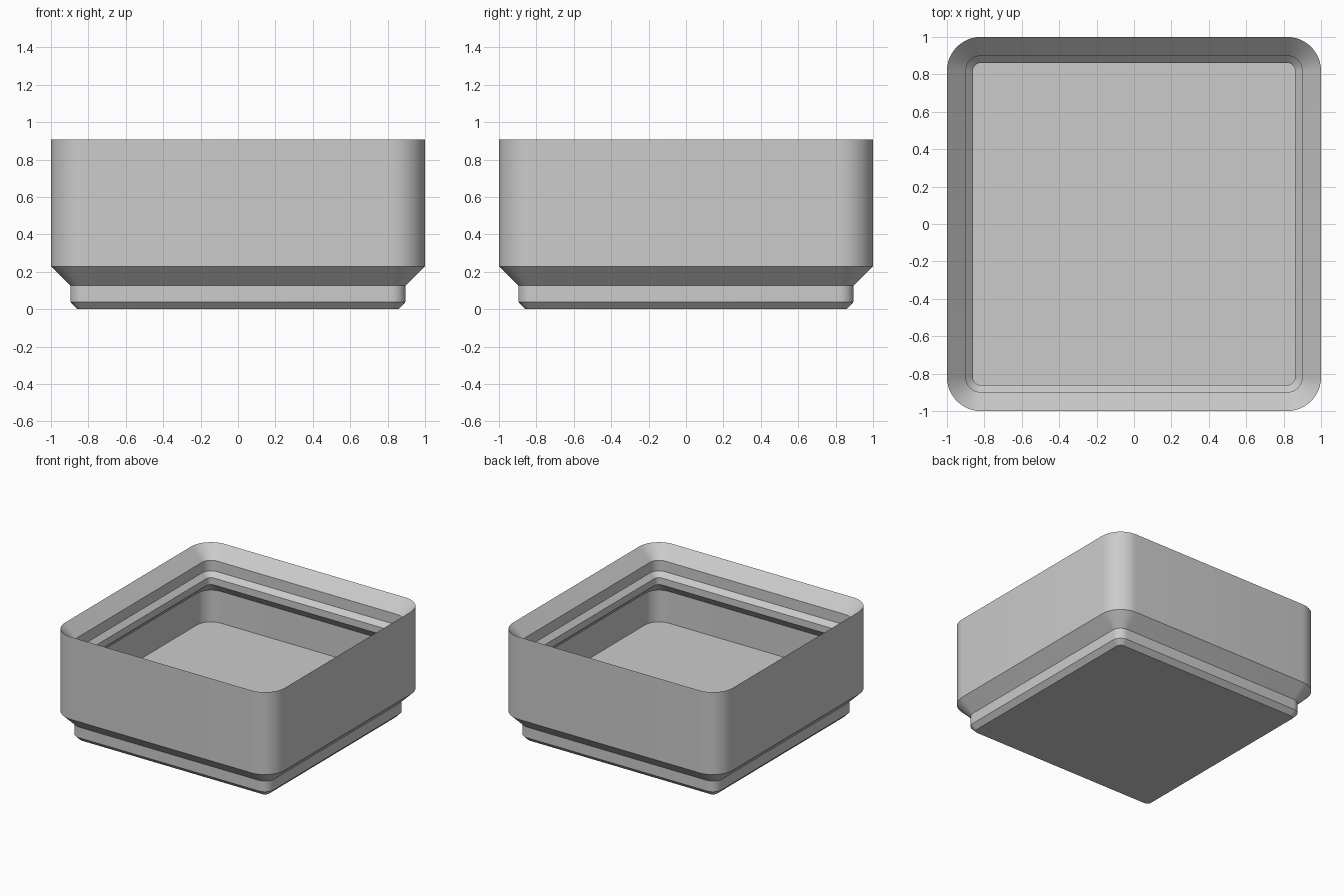
import bpy
import bmesh
from math import cos, sin, pi

cube = bpy.data.objects.get("Cube")
if cube:
    bpy.data.objects.remove(cube, do_unlink=True)

CORNER_STEPS = 12


def plain_material(name, colour):
    mat = bpy.data.materials.new(name)
    mat.use_nodes = True
    mat.diffuse_color = colour
    mat.node_tree.nodes["Principled BSDF"].inputs["Base Color"].default_value = colour
    return mat


def rounded_ring(bm, half, radius, z):
    """Loop of vertices around a rounded square, counter-clockwise."""
    ring = []
    c = half - radius
    for k, (sx, sy) in enumerate([(1, 1), (-1, 1), (-1, -1), (1, -1)]):
        for i in range(CORNER_STEPS + 1):
            a = (k + i / CORNER_STEPS) * pi / 2
            ring.append(bm.verts.new((sx * c + radius * cos(a), sy * c + radius * sin(a), z)))
    return ring


def loft(name, sections, mat):
    """Skin rounded squares from the underside, over the rim, down to the floor."""
    bm = bmesh.new()
    rings = [rounded_ring(bm, *s) for s in sections]
    n = len(rings[0])
    for low, high in zip(rings, rings[1:]):
        for i in range(n):
            j = (i + 1) % n
            bm.faces.new((low[i], low[j], high[j], high[i]))
    bm.faces.new(rings[0][::-1])
    bm.faces.new(rings[-1])
    mesh = bpy.data.meshes.new(name)
    bm.to_mesh(mesh)
    bm.free()
    mesh.materials.append(mat)
    obj = bpy.data.objects.new(name, mesh)
    bpy.context.collection.objects.link(obj)
    return obj


grey = plain_material("light grey", (0.6, 0.6, 0.6, 1.0))

# Half width, corner radius, height
stepped_foot = [
    (0.858, 0.039, 0.0),
    (0.896, 0.077, 0.039),
    (0.896, 0.077, 0.126),
    (1.0, 0.181, 0.229),
]
stacking_lip = [
    (1.0, 0.181, 0.906),
    (0.899, 0.08, 0.804),
    (0.899, 0.08, 0.717),
    (0.861, 0.042, 0.679),
    (0.861, 0.042, 0.622),
]
inner_wall = [
    (0.945, 0.126, 0.538),
    (0.945, 0.126, 0.277),
]

bin_body = loft("stacking_bin", stepped_foot + stacking_lip + inner_wall, grey)

# Smooth round corners, crisp edges between the steps
bpy.ops.object.select_all(action="DESELECT")
bin_body.select_set(True)
bpy.context.view_layer.objects.active = bin_body
bpy.ops.object.shade_smooth_by_angle(angle=pi / 6)
